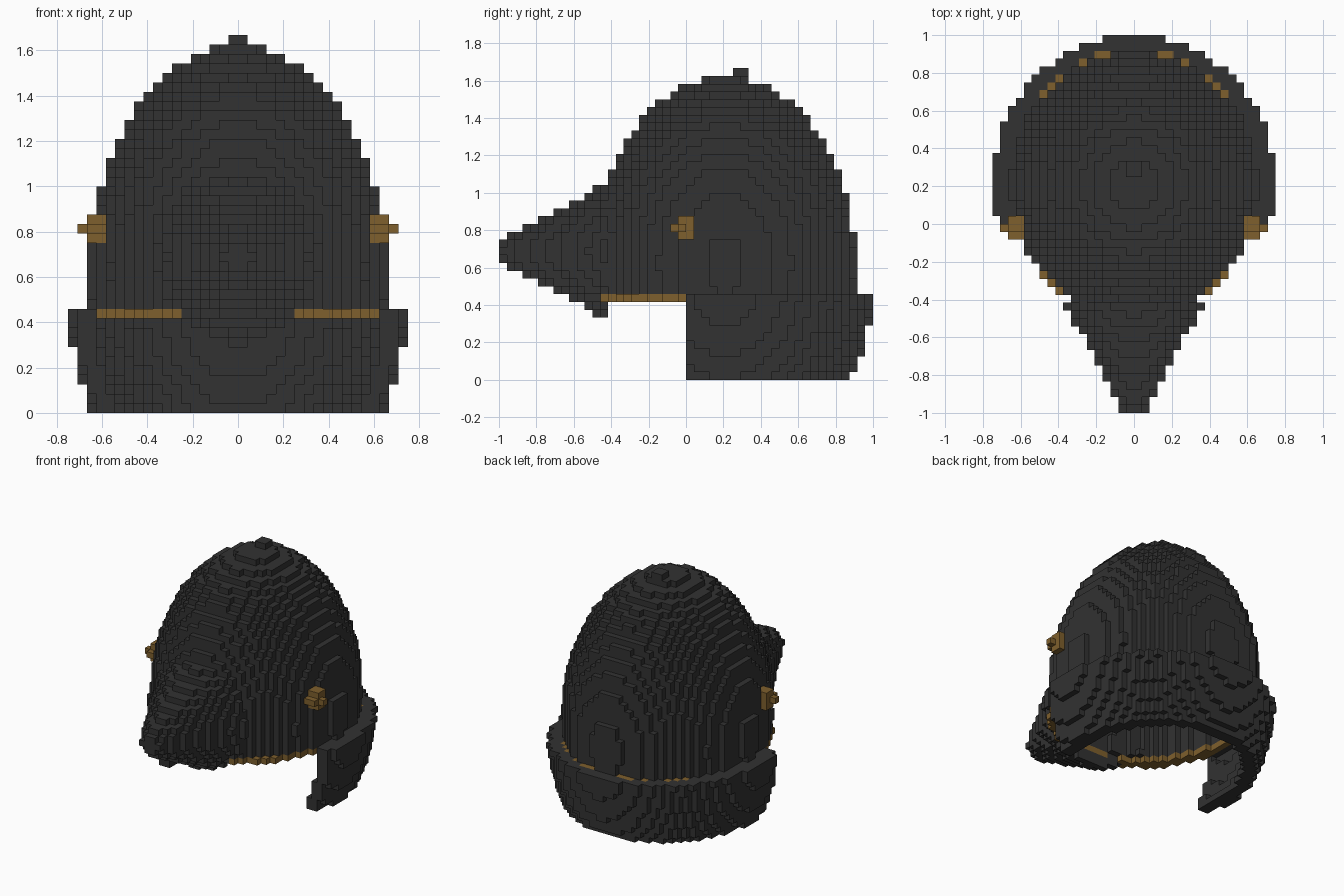
import bpy, bmesh, math

if "Cube" in bpy.data.objects:
    bpy.data.objects.remove(bpy.data.objects["Cube"])

N = 24                      # cubes per unit
YC, ZC = 0.208, 0.62        # centre of the helmet bowl


def material(name, rgb):
    m = bpy.data.materials.new(name)
    m.diffuse_color = (*rgb, 1)
    m.use_nodes = True
    m.node_tree.nodes["Principled BSDF"].inputs["Base Color"].default_value = m.diffuse_color
    return m


STEEL = material("dark steel", (0.032, 0.032, 0.032))
BRASS = material("brass", (0.21, 0.115, 0.026))


def cells(test, lo=(-24, -24, 0), hi=(24, 24, 41)):
    """All grid cells whose centre passes the test."""
    return {(i, j, k)
            for i in range(lo[0], hi[0])
            for j in range(lo[1], hi[1])
            for k in range(lo[2], hi[2])
            if test((i + .5) / N, (j + .5) / N, (k + .5) / N)}


def ellipsoid(x, y, z, rx, ry, rz, zc=ZC):
    return (x / rx) ** 2 + ((y - YC) / ry) ** 2 + ((z - zc) / rz) ** 2 <= 1


def shell(x, y, z, r, t, zc=ZC):
    inner = [v - t for v in r]
    return ellipsoid(x, y, z, *r, zc) and not ellipsoid(x, y, z, *inner, zc)


def bowl_test(x, y, z):
    return shell(x, y, z, (.6528, .70, 1.0014), .075)


def rim_test(x, y, z):
    return shell(x, y, .44, (.645, .72, 1), .075, .44)


def guard_test(x, y, z):
    r = (.7603, .804, 1.173)
    if y < 0 or not ellipsoid(x, y, z, *r, .63):
        return False
    if z > .417:            # top layer closes onto the rim
        return not ellipsoid(x, y, .44, .645, .72, 1, .44)
    return shell(x, y, z, r, .083, .63)


def snout_test(x, y, z):
    r = .07 + .53 * (y + .979)
    d = math.hypot(x, z - .6875)
    return d <= r and (y < -.9 or d > r - .08)


def block(x, y, z):
    """Box of cells from half-open index ranges."""
    return {(i, j, k) for i in range(*x) for j in range(*y) for k in range(*z)}


# Pivot: small plus-shaped boss, mirrored to both sides
pivot = (block((14, 16), (-1, 1), (18, 21))
         | block((14, 16), (-2, -1), (19, 20))
         | block((16, 17), (-1, 0), (19, 20)))
pivot_left = {(-1 - i, j, k) for i, j, k in pivot}

# Parts listed by priority: earlier parts own any shared cells
parts = [
    ("right_pivot", pivot, BRASS),
    ("left_pivot", pivot_left, BRASS),
    ("top_knob", block((-1, 1), (6, 8), (39, 40)), STEEL),
    ("visor_snout", cells(snout_test, hi=(24, -10, 41)), STEEL),
    ("neck_guard", cells(guard_test, hi=(24, 24, 11)), STEEL),
    ("brass_rim", cells(rim_test, lo=(-24, -24, 10), hi=(24, 24, 11)), BRASS),
    ("skull_bowl", cells(bowl_test, lo=(-24, -24, 11), hi=(24, 24, 39)), STEEL),
]
occupied = set().union(*(p[1] for p in parts))

# The six cube sides: direction and corner loop
SIDES = []
for a in range(3):
    b, c = (a + 1) % 3, (a + 2) % 3
    for s in (0, 1):
        loop = []
        for p, q in ((0, 0), (1, 0), (1, 1), (0, 1)):
            v = [0, 0, 0]
            v[a], v[b], v[c] = s, p, q
            loop.append(v)
        d = [0, 0, 0]
        d[a] = 2 * s - 1
        SIDES.append((d, loop if s else loop[::-1]))


def build(name, part, mat):
    """Skin the exposed cube sides of one part."""
    bm = bmesh.new()
    verts = {}
    for cell in sorted(part):
        for d, loop in SIDES:
            if tuple(cell[n] + d[n] for n in range(3)) in occupied:
                continue
            face = []
            for corner in loop:
                key = tuple(cell[n] + corner[n] for n in range(3))
                if key not in verts:
                    verts[key] = bm.verts.new([v / N for v in key])
                face.append(verts[key])
            bm.faces.new(face)
    me = bpy.data.meshes.new(name)
    bm.to_mesh(me)
    bm.free()
    me.materials.append(mat)
    bpy.context.collection.objects.link(bpy.data.objects.new(name, me))


taken = set()
for name, part, mat in parts:
    build(name, part - taken, mat)
    taken |= part
